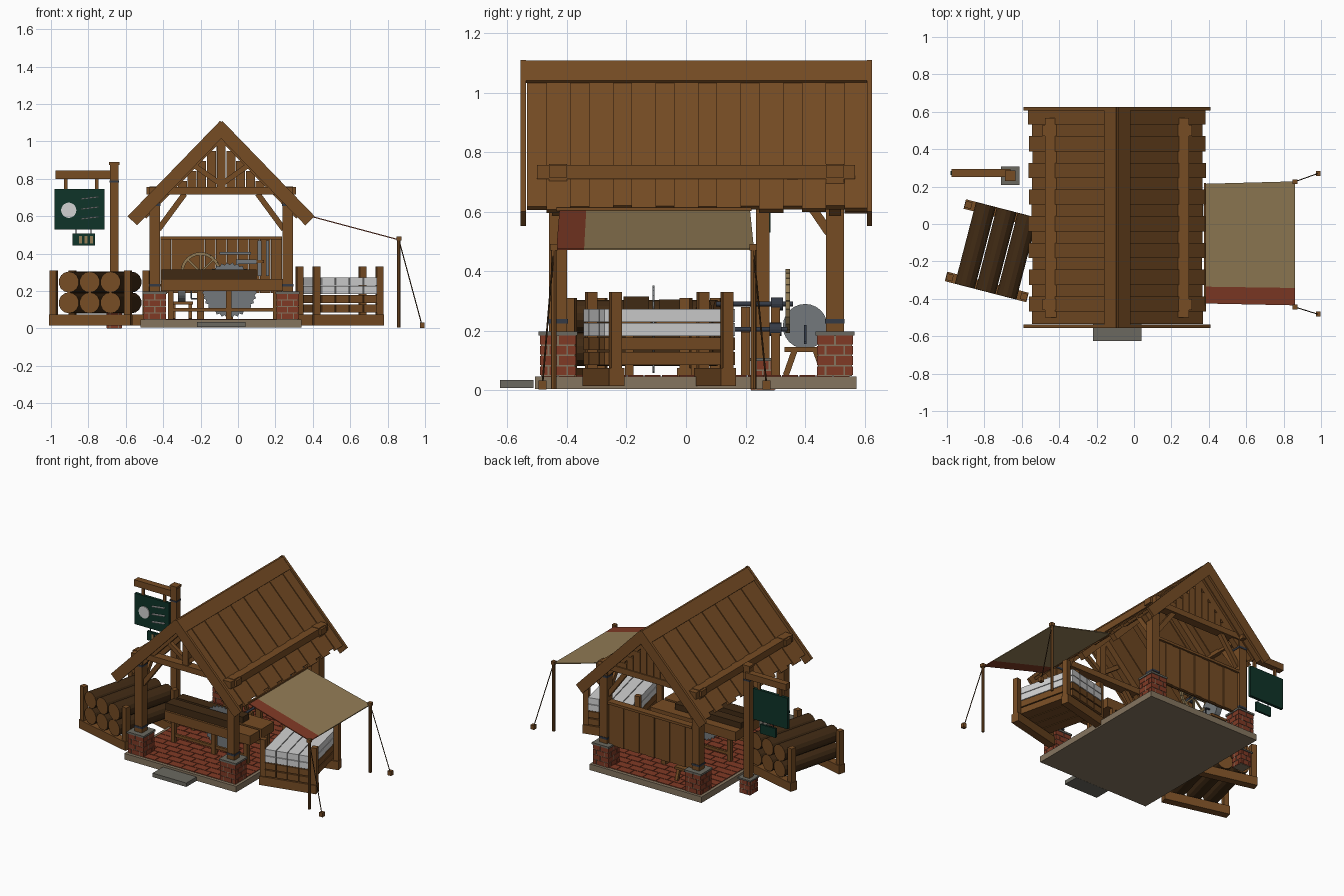
import bpy, bmesh, math, random
from mathutils import Matrix, Vector

if "Cube" in bpy.data.objects:
    bpy.data.objects.remove(bpy.data.objects["Cube"])

random.seed(4)


def material(name, hex_code):
    m = bpy.data.materials.new(name)
    srgb = [int(hex_code[i:i + 2], 16) / 255 for i in (0, 2, 4)]
    m.diffuse_color = [((c + 0.055) / 1.055) ** 2.4 if c > 0.04 else c / 12.92 for c in srgb] + [1]
    m.use_nodes = True
    m.node_tree.nodes["Principled BSDF"].inputs["Base Color"].default_value = m.diffuse_color
    return m


WOOD = material("oak_wood", "764C24")
DARK = material("dark_bark", "402A14")
BRICK = material("red_brick", "803A25")
SLAB = material("warm_stone", "85755F")
STONE = material("grey_stone", "6B6960")
STEEL = material("steel", "74797C")
IRON = material("dark_iron", "343A45")
WHITE = material("pale_paint", "D2D2D2")
GREEN = material("sign_green", "0E3328")
CANVAS = material("canvas", "927C55")


def finish(name, bm, mats, smooth=False):
    bmesh.ops.recalc_face_normals(bm, faces=bm.faces)
    me = bpy.data.meshes.new(name)
    bm.to_mesh(me)
    bm.free()
    for m in mats:
        me.materials.append(m)
    ob = bpy.data.objects.new(name, me)
    bpy.context.collection.objects.link(ob)
    return ob


def boxes(name, mat, spans, mtx=Matrix()):
    """Spans are (x0, x1, y0, y1, z0, z1)."""
    bm = bmesh.new()
    for x0, x1, y0, y1, z0, z1 in spans:
        m = Matrix.Translation(((x0 + x1) / 2, (y0 + y1) / 2, (z0 + z1) / 2)) @ \
            Matrix.Diagonal((x1 - x0, y1 - y0, z1 - z0, 1))
        bmesh.ops.create_cube(bm, size=1, matrix=mtx @ m)
    return finish(name, bm, [mat])


def along(p, q):
    p, q = Vector(p), Vector(q)
    d = q - p
    return Matrix.Translation((p + q) / 2) @ d.to_track_quat('Z', 'Y').to_matrix().to_4x4(), d.length


def beams(name, mat, pairs, w, h=None):
    """Square timbers between pairs of points."""
    bm = bmesh.new()
    for p, q in pairs:
        m, n = along(p, q)
        bmesh.ops.create_cube(bm, size=1, matrix=m @ Matrix.Diagonal((w, h or w, n, 1)))
    return finish(name, bm, [mat])


def rods(name, mat, pairs, r, seg=12, end_mat=None, mtx=Matrix()):
    """Round bars between pairs of points, with an optional cap colour."""
    bm = bmesh.new()
    for p, q in pairs:
        m, n = along(p, q)
        bmesh.ops.create_cone(bm, cap_ends=True, segments=seg, radius1=r, radius2=r,
                              depth=n, matrix=mtx @ m)
    if end_mat:
        for f in bm.faces:
            f.material_index = int(len(f.verts) > 4)
    return finish(name, bm, [mat] + ([end_mat] if end_mat else []))


def brick_pier(name, x, y, z0, z1, half, courses):
    h = (z1 - z0) / courses
    spans = []
    for c in range(courses):
        cuts = [-1, 0, 1] if c % 2 else [-1, -0.5, 0.5, 1]
        cuts = [half * k for k in cuts]
        for a, b in zip(cuts, cuts[1:]):
            for d, e in zip(cuts, cuts[1:]):
                spans.append((x + a + .003, x + b - .003, y + d + .003, y + e - .003,
                              z0 + c * h + .003, z0 + (c + 1) * h - .002))
    boxes(name, BRICK, spans)
    k = half - .006
    boxes(name + "_mortar", SLAB, [(x - k, x + k, y - k, y + k, z0, z1)])


CX = -0.09
POST_X, POST_Y = (-.445, .265), (-.43, .5)

# Foundation, paved floor and step
boxes("foundation", SLAB, [(-.52, .34, -.507, .573, .005, .047)])
paving = []
for r in range(18):
    y = -.487 + r * .0577
    edges = [-.5] + [-.5 + .1 * k + (.05 if r % 2 else 0) for k in range(1, 8)] + [.32]
    paving += [(a + .002, b - .002, y + .002, y + .0557, .045, .051) for a, b in zip(edges, edges[1:])]
boxes("floor_bricks", BRICK, paving)
boxes("front_step", STONE, [(-.22, .04, -.625, -.512, .008, .035)])

# Piers, corner posts, iron bands and braces
posts, bands, braces = [], [], []
for x in POST_X:
    for y in POST_Y:
        brick_pier("corner_pier", x, y, .048, .186, .063, 4)
        boxes("pier_cap", STONE, [(x - .065, x + .065, y - .065, y + .065, .184, .197)])
        posts.append((x - .028, x + .028, y - .03, y + .03, .195, .76))
        for z in (.225, .655):
            bands.append((x - .031, x + .031, y - .033, y + .033, z, z + .014))
        sx, sy = (1 if x < CX else -1), (1 if y < 0 else -1)
        braces.append(((x + sx * .02, y, .53), (x + sx * .16, y, .72)))
        braces.append(((x, y + sy * .02, .53), (x, y + sy * .15, .72)))
boxes("corner_posts", WOOD, posts)
boxes("post_bands", IRON, bands)
beams("knee_braces", WOOD, braces, .03)

# Roof frame
boxes("wall_plates", WOOD, [(x - .03, x + .03, -.5, .568, .71, .757) for x in POST_X])
boxes("tie_beams", WOOD, [(-.49, .31, y - .03, y + .03, .715, .755) for y in POST_Y])
boxes("king_posts", WOOD, [(CX - .022, CX + .022, y - .022, y + .022, .75, 1.04) for y in POST_Y])
beams("truss_struts", WOOD, [((CX, y, .77), (CX + s * .17, y, .89)) for y in POST_Y for s in (-1, 1)], .028)

# Roof slopes: local x runs down the slope, local z points outward
A = math.radians(45.9)
n_boards, y0, y1 = 16, -.535, .608
step = (y1 - y0) / n_boards
for s, side in ((-1, "left"), (1, "right")):
    M = Matrix(((s * math.cos(A), 0, s * math.sin(A), CX), (0, 1, 0, 0),
                (-math.sin(A), 0, math.cos(A), 1.09), (0, 0, 0, 1)))
    planks = []
    for i in range(n_boards):
        lift = .006 * (i % 2)
        end = (.675 if i % 2 else .655) + random.uniform(-.004, .004)
        over = .005 if i % 2 else -.001
        planks.append((0, end, y0 + i * step - over, y0 + (i + 1) * step + over, -.018 + lift, lift))
    boxes(side + "_roof_boards", WOOD, planks, M)
    boxes(side + "_ridge_cap", WOOD, [(-.008, .085, -.54, .612, .004, .016)], M)
    boxes(side + "_barge_boards", WOOD, [(-.01, .70, y, y + .018, -.052, .018) for y in (-.555, .607)], M)
    boxes(side + "_rafters", WOOD, [(.02, .64, y - .02, y + .02, -.062, -.015)
                                    for y in (-.43, -.12, .19, .5)], M)

# Stepped gable boards and low rear wall
gable = []
for k in range(-5, 6):
    top = 1.09 - (abs(k) * .052 + .026) * math.tan(A) - .06
    if top > .77:
        gable.append((CX + k * .052 - .024, CX + k * .052 + .024, .505, .522, .75, top))
boxes("rear_gable_boards", WOOD, gable)
w = .65 / 11
boxes("rear_wall_boards", WOOD, [(-.415 + i * w + .001, -.415 + (i + 1) * w - .001, .495 + .004 * (i % 2),
                                  .515 + .004 * (i % 2), .19, .48) for i in range(11)])
boxes("rear_wall_rails", WOOD, [(-.415, .235, .48, .53, .475, .492), (-.415, .235, .478, .495, .2, .25)])

# Saw table with its blade and workpiece
boxes("saw_table", WOOD, [(-.41, .25, -.225, -.118, .2, .265), (-.41, .25, -.1, .04, .2, .265)])
boxes("table_legs", WOOD, [(x - .014, x + .014, y - .014, y + .014, .05, .2)
                           for x in (-.36, -.05, .2) for y in (-.19, .03)])
boxes("table_stretchers", WOOD, [(-.36, .2, y - .008, y + .008, .09, .11) for y in (-.19, .03)])
boxes("sawn_log", DARK, [(-.41, .1, -.21, -.125, .265, .315), (-.41, .1, -.09, -.02, .265, .305)])
bm = bmesh.new()
ring = []
for i in range(64):
    r, t = (.148 if i % 2 else .136), i * math.tau / 64
    ring.append(bm.verts.new((-.045 + r * math.cos(t), -.112, .205 + r * math.sin(t))))
face = bm.faces.new(ring)
ext = bmesh.ops.extrude_face_region(bm, geom=[face])
bmesh.ops.translate(bm, vec=(0, .006, 0), verts=[v for v in ext["geom"] if isinstance(v, bmesh.types.BMVert)])
finish("saw_blade", bm, [STEEL])

# Drive shafts, pulleys and spoked flywheel
rods("drive_shafts", IRON, [((-.045, -.13, .205), (-.045, .34, .205)), ((-.2, .1, .29), (-.2, .36, .29))], .008)
rods("pulleys", IRON, [((-.045, .28, .205), (-.045, .32, .205)), ((-.2, .285, .29), (-.2, .325, .29))], .022, 16)
boxes("bearing_stands", WOOD, [(x - .018, x + .018, y - .015, y + .015, .05, z)
                               for x, z in ((-.2, .28), (-.045, .195)) for y in (.2, .3)])
wheel = Matrix.Translation((-.2, .342, .3))
rim = [wheel @ Vector((.1 * math.cos(t), 0, .1 * math.sin(t))) for t in [k * math.tau / 24 for k in range(25)]]
beams("flywheel_rim", CANVAS, list(zip(rim, rim[1:])), .016)
beams("flywheel_spokes", CANVAS, [(rim[i], rim[i + 12]) for i in range(0, 12, 3)], .01)

# Grindstone on a splayed stand
rods("grindstone", STEEL, [((-.32, .4, .215), (-.28, .4, .215))], .075, 24)
beams("grindstone_stand", WOOD, [((x, .4 + s * .035, .135), (x, .4 + s * .065, .05))
                                 for x in (-.345, -.255) for s in (-1, 1)], .02)
boxes("grindstone_bench", WOOD, [(-.36, -.24, .33, .47, .128, .145)])
beams("grindstone_crank", IRON, [((-.35, .4, .215), (-.25, .4, .215)), ((-.25, .4, .215), (-.25, .4, .16)),
                                 ((-.25, .4, .16), (-.22, .4, .16))], .008)

# Tools hung on the rear wall
boxes("wall_saws", STEEL, [(-.1, .07, .483, .49, .395, .41), (-.01, .1, .483, .49, .345, .37),
                           (.105, .125, .483, .49, .28, .47), (.15, .165, .483, .49, .28, .47)])
boxes("saw_handles", WOOD, [(.1, .14, .48, .49, .35, .365)])


# Side racks, each turned a little
def rack(name, x, y, angle, hw, hl, z1):
    M = Matrix.Translation((x, y, 0)) @ Matrix.Rotation(math.radians(angle), 4, 'Z')
    ends = [(s * hw, t * hl) for s in (-1, 1) for t in (-1, 1)]
    boxes(name + "_posts", WOOD, [(a - .018, a + .018, b - .018, b + .018, .02, z1) for a, b in ends], M)
    boxes(name + "_sills", WOOD, [(-hw - .02, hw + .02, t * hl - .026, t * hl + .026, .015, .075)
                                  for t in (-1, 1)], M)
    return M


M = rack("log_rack", -.737, -.143, -14.5, .205, .2, .31)
rods("stacked_logs", DARK, [((i * .115, -.225, z), (i * .115, .225, z)) for i in (-1, 0, 1) for z in (.137, .248)],
     .056, 14, WOOD, M)
M = rack("lumber_rack", .543, -.09, 13.5, .173, .193, .33)
for name, mat, layers in (("plain_lumber", WOOD, (.085, .135)), ("pale_lumber", WHITE, (.183, .23))):
    boxes(name, mat, [(c * .077 - .036, c * .077 + .036, -.225, .225, z, z + .043)
                      for c in (-1.5, -.5, .5, 1.5) for z in layers], M)

# Canvas awning with a coloured border, poles, ropes and pegs
for name, mat, a, b, c, d in (("awning", CANVAS, -.335, .215, -.342, .228),
                              ("awning_border", BRICK, -.425, -.335, -.435, -.342)):
    bm = bmesh.new()
    quad = [(.38, a, .605), (.38, b, .605), (.86, d, .477), (.86, c, .477)]
    top = [bm.verts.new(p) for p in quad]
    low = [bm.verts.new((p[0], p[1], p[2] - .006)) for p in quad]
    bm.faces.new(top)
    bm.faces.new(low)
    for i in range(4):
        bm.faces.new((top[i], top[i - 1], low[i - 1], low[i]))
    finish(name, bm, [mat])
beams("awning_batten", WOOD, [((.38, -.435, .608), (.38, .22, .608))], .012)
ends = ((-.444, -.482), (.226, .27))
rods("awning_poles", WOOD, [((.86, p, .005), (.86, p, .485)) for p, q in ends], .01, 8)
boxes("pole_caps", WOOD, [(.847, .873, p - .013, p + .013, .47, .492) for p, q in ends])
rods("guy_ropes", DARK, [((.86, p, .475), (.983, q, .02)) for p, q in ends], .003, 6)
boxes("rope_pegs", WOOD, [(.972, .998, q - .013, q + .013, .003, .033) for p, q in ends])

# Hanging sign on its own post
brick_pier("sign_pier", -.662, .258, 0, .1, .045, 3)
boxes("sign_pier_cap", STONE, [(-.712, -.612, .208, .308, .098, .108)])
boxes("sign_post", WOOD, [(-.685, -.639, .235, .281, .1, .875), (-.69, -.634, .23, .286, .875, .89),
                          (-.975, -.66, .25, .295, .8, .845)])
boxes("sign_post_band", IRON, [(-.688, -.636, .232, .284, .78, .79)])
boxes("sign_hangers", WOOD, [(x - .009, x + .009, .266, .28, .74, .802) for x in (-.92, -.755)])
boxes("sign_board", GREEN, [(-.98, -.715, .263, .283, .53, .745), (-.885, -.765, .266, .28, .443, .507)])
rods("small_sign_links", IRON, [((x, .273, .505), (x, .273, .532)) for x in (-.865, -.785)], .003, 6)
rods("sign_disc", WHITE, [((-.905, .258, .632), (-.905, .264, .632))], .041, 20)
beams("sign_stripes", WHITE, [((-.84, .261, z), (-.745, .261, z + .012)) for z in (.585, .638, .692)], .022, .006)
boxes("small_sign_marks", CANVAS, [(x, x + .016, .261, .267, .455, .495) for x in (-.85, -.82, -.79)])
